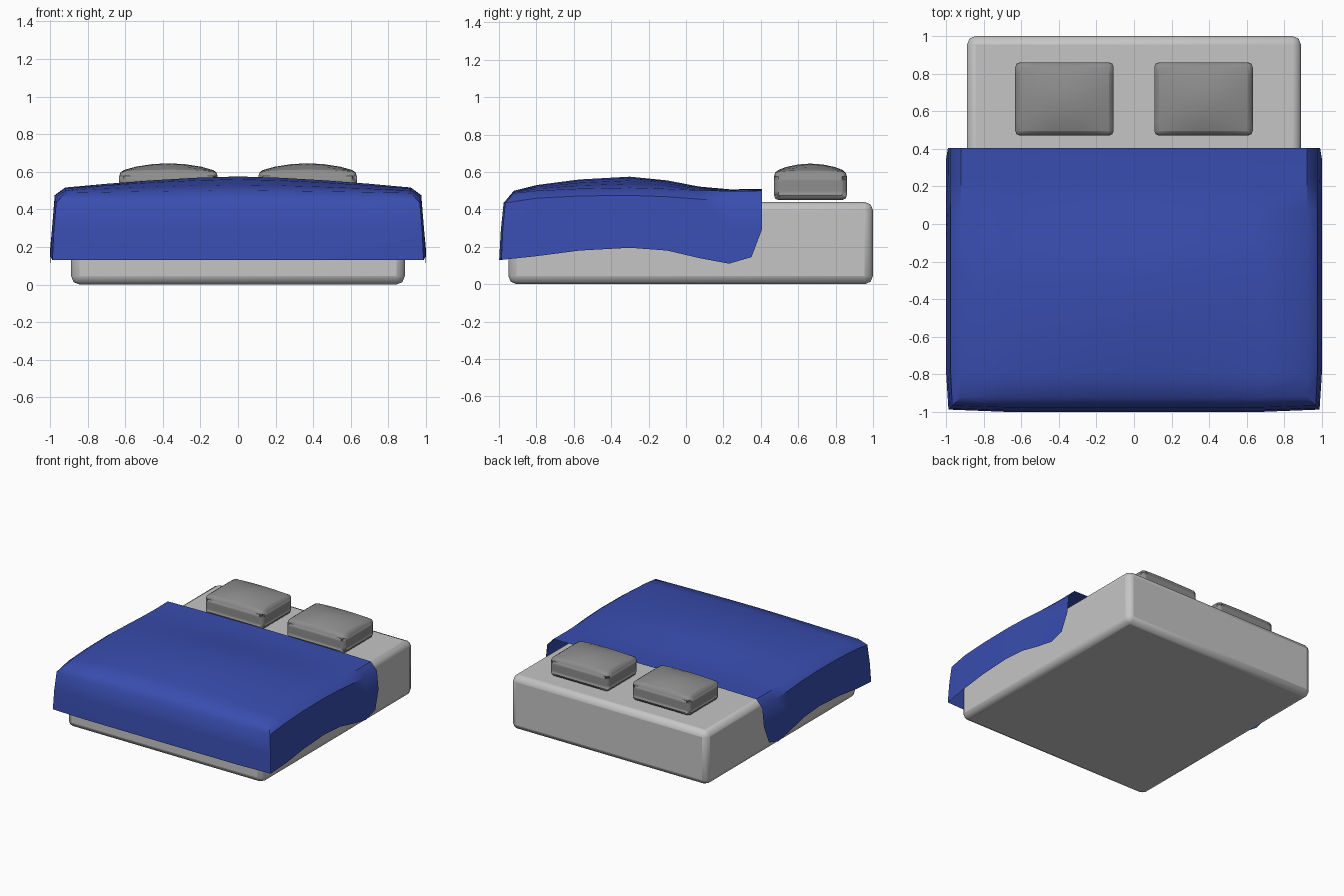
import bpy, bmesh, math

if "Cube" in bpy.data.objects:
    bpy.data.objects.remove(bpy.data.objects["Cube"])


def material(name, col):
    m = bpy.data.materials.new(name)
    m.diffuse_color = (*col, 1)
    m.use_nodes = True
    m.node_tree.nodes["Principled BSDF"].inputs["Base Color"].default_value = m.diffuse_color
    return m


GREY = material("light grey", (0.56, 0.56, 0.56))
DARK = material("mid grey", (0.27, 0.27, 0.27))
BLUE = material("blue", (0.041, 0.074, 0.43))


def finish(bm, name, mat, bevel=0.0, segments=2):
    bmesh.ops.recalc_face_normals(bm, faces=bm.faces)
    me = bpy.data.meshes.new(name)
    bm.to_mesh(me)
    bm.free()
    ob = bpy.data.objects.new(name, me)
    bpy.context.collection.objects.link(ob)
    me.materials.append(mat)
    if bevel:
        mod = ob.modifiers.new("bevel", 'BEVEL')
        mod.width, mod.segments = bevel, segments
        mod.limit_method, mod.angle_limit = 'ANGLE', math.radians(40)
    bpy.ops.object.select_all(action='DESELECT')
    ob.select_set(True)
    bpy.context.view_layer.objects.active = ob
    bpy.ops.object.shade_smooth_by_angle(angle=math.radians(40))
    return ob


def box(lo, hi, cuts=0):
    bm = bmesh.new()
    bmesh.ops.create_cube(bm, size=1)
    if cuts:
        bmesh.ops.subdivide_edges(bm, edges=bm.edges[:], cuts=cuts, use_grid_fill=True)
    for v in bm.verts:
        for i in range(3):
            v.co[i] = lo[i] + (v.co[i] + 0.5) * (hi[i] - lo[i])
    return bm


# mattress
finish(box((-0.888, -0.95, 0), (0.888, 1.0, 0.44)), "mattress", GREY, 0.045)

# pillows with domed tops
for side, name in ((-1, "pillow_left"), (1, "pillow_right")):
    cx, cy = 0.37 * side, 0.665
    bm = box((cx - 0.262, cy - 0.195, 0.45), (cx + 0.262, cy + 0.195, 0.602), 5)
    for v in bm.verts:
        a = math.cos((v.co.x - cx) / 0.262 * math.pi / 2)
        b = math.cos((v.co.y - cy) / 0.195 * math.pi / 2)
        if v.co.z > 0.6:
            v.co.z += 0.043 * max(a, 0) ** 0.8 * max(b, 0) ** 0.8
    finish(bm, name, DARK, 0.03)

# blanket: y, crest z, shoulder z, side fold z, hem y, hem z
ROWS = [
    (-0.92, 0.50, 0.487, 0.435, -0.92, 0.137),
    (-0.80, 0.53, 0.500, 0.460, -0.80, 0.150),
    (-0.57, 0.56, 0.511, 0.472, -0.57, 0.180),
    (-0.30, 0.575, 0.516, 0.475, -0.30, 0.195),
    (-0.10, 0.555, 0.510, 0.468, -0.10, 0.180),
    (0.07, 0.522, 0.502, 0.455, 0.07, 0.140),
    (0.24, 0.507, 0.498, 0.445, 0.23, 0.110),
    (0.405, 0.510, 0.500, 0.440, 0.35, 0.145),
]
COLS = [-0.92, -0.69, -0.46, -0.23, 0, 0.23, 0.46, 0.69, 0.92]
bm = bmesh.new()
top = [[bm.verts.new((x, y, s + (c - s) * (1 - abs(x / 0.92) ** 1.5))) for x in COLS]
       for y, c, s, f, hy, hz in ROWS]
for r0, r1 in zip(top, top[1:]):
    for i in range(len(COLS) - 1):
        bm.faces.new((r0[i], r0[i + 1], r1[i + 1], r1[i]))


# skirt: rings following left side, foot end and right side
def ring(out, level):
    def point(x, row, sx, sy):
        y, c, s, fold, hy, hz = row
        k = 0.85 if sx and sy else 1
        last = row is ROWS[-1]
        z = (fold, 0.29, hz)[level]
        if level == 2:
            y = hy
            if sy:
                z = 0.13
        return bm.verts.new((x + sx * out * k, y - sy * out * k, z))
    left = [point(-0.92, r, -1, 0) for r in ROWS[:0:-1]]
    foot = [point(x, ROWS[0], (x > 0.9) - (x < -0.9), 1) for x in COLS]
    right = [point(0.92, r, 1, 0) for r in ROWS[1:]]
    return left + foot + right


rings = [[r[0] for r in top[:0:-1]] + top[0] + [r[-1] for r in top[1:]]]
rings += [ring(0.055, 0), ring(0.070, 1), ring(0.079, 2)]
for a, b in zip(rings, rings[1:]):
    for i in range(len(a) - 1):
        bm.faces.new((a[i], a[i + 1], b[i + 1], b[i]))
finish(bm, "blanket", BLUE)
